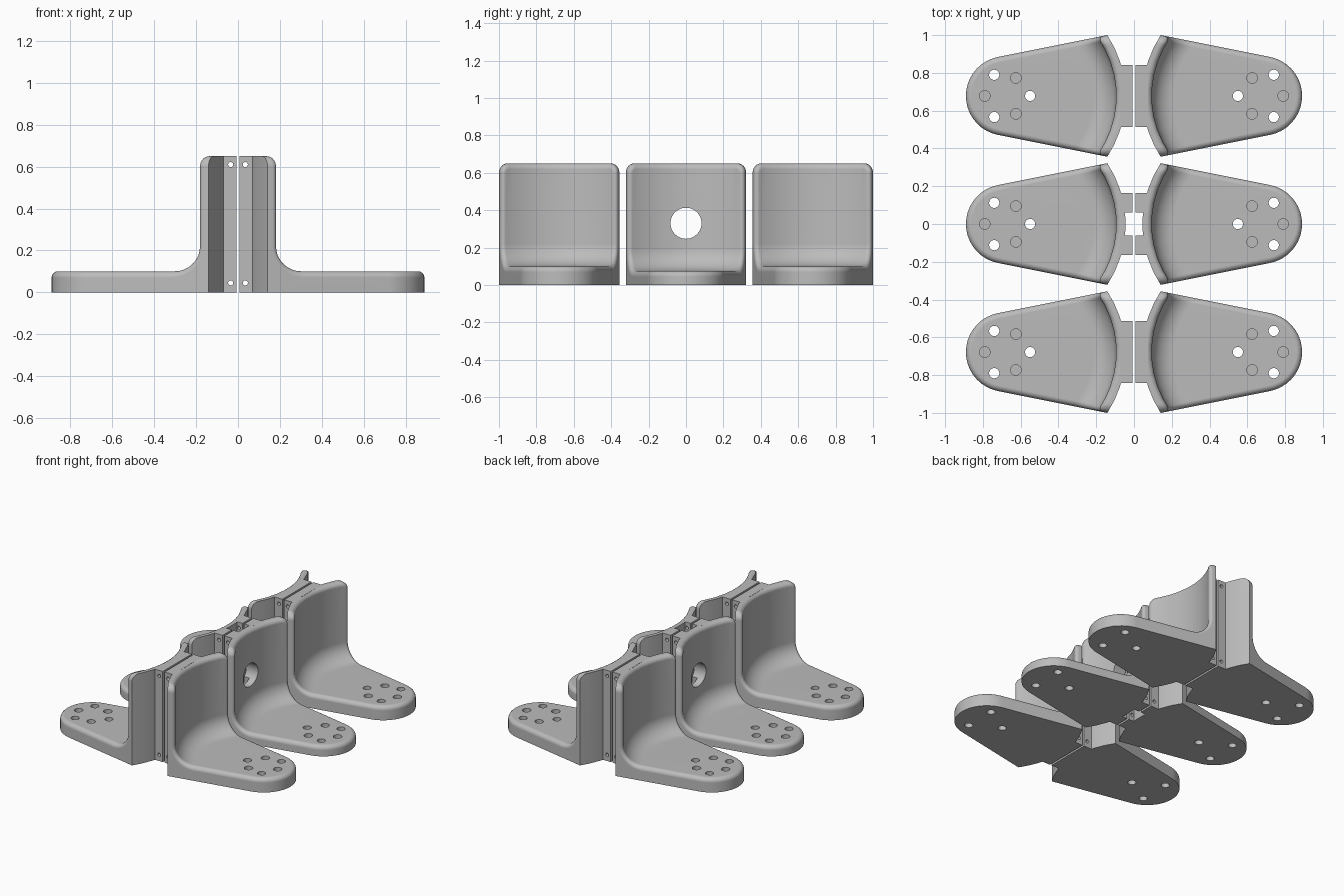
import bpy, bmesh
from math import sin, cos, asin, pi, radians
from mathutils import Matrix, Vector

cube = bpy.data.objects.get("Cube")
if cube:
    bpy.data.objects.remove(cube)

HEIGHT = 0.65
ARC_X, BACK_R, FRONT_R = 0.632, 0.587, 0.538   # curved wall, seen from above
END_X, END_R = 0.68, 0.21                      # rounded plate end
SPACING = 0.678

grey = bpy.data.materials.new("grey_plastic")
grey.use_nodes = True
colour = (0.5, 0.5, 0.5, 1)
grey.diffuse_color = colour
grey.node_tree.nodes["Principled BSDF"].inputs["Base Color"].default_value = colour


def make_object(name, bm):
    bmesh.ops.recalc_face_normals(bm, faces=bm.faces)
    mesh = bpy.data.meshes.new(name)
    bm.to_mesh(mesh)
    bm.free()
    mesh.materials.append(grey)
    obj = bpy.data.objects.new(name, mesh)
    bpy.context.collection.objects.link(obj)
    return obj


def activate(obj):
    bpy.ops.object.select_all(action='DESELECT')
    obj.select_set(True)
    bpy.context.view_layer.objects.active = obj


def combine(obj, tool, operation):
    activate(obj)
    mod = obj.modifiers.new("combine", 'BOOLEAN')
    mod.operation, mod.solver, mod.object = operation, 'EXACT', tool
    bpy.ops.object.modifier_apply(modifier=mod.name)
    bpy.data.objects.remove(tool)


def box(x0, x1, y0, y1, z0, z1):
    bm = bmesh.new()
    bmesh.ops.create_cube(bm, size=1)
    bm.transform(Matrix.Translation(((x0 + x1) / 2, (y0 + y1) / 2, (z0 + z1) / 2))
                 @ Matrix.Diagonal((x1 - x0, y1 - y0, z1 - z0, 1)))
    return make_object("block", bm)


def drill(obj, centre, radius, length, axis):
    bm = bmesh.new()
    bmesh.ops.create_cone(bm, cap_ends=True, segments=32, radius1=radius,
                          radius2=radius, depth=length)
    turn = Vector((0, 0, 1)).rotation_difference(Vector(axis)).to_matrix().to_4x4()
    bm.transform(Matrix.Translation(centre) @ turn)
    tool = make_object("drill", bm)
    tool.hide_render = True
    combine(obj, tool, 'DIFFERENCE')


def arc(cx, radius, start, end, steps):
    return [(cx + radius * cos(a), radius * sin(a))
            for a in (start + (end - start) * i / steps for i in range(steps + 1))]


def wall_arc(radius, half_width):
    a = asin(half_width / radius)
    return arc(ARC_X, radius, pi + a, pi - a, 9)    # from -y to +y


def back_x(y):
    return ARC_X - (BACK_R ** 2 - y * y) ** 0.5


def bevel(bm, edges, offset, segments):
    bmesh.ops.bevel(bm, geom=edges, offset=offset, segments=segments, profile=0.5,
                    affect='EDGES', clamp_overlap=False)


def body(name, thick):
    """Curved upright wall standing on a tapering round-ended plate."""
    back = wall_arc(BACK_R, 0.322)
    tilt = radians(78.7)
    end = arc(END_X, END_R, -tilt, tilt, 18)
    # the wall's front corners lie on the straight taper of the plate
    bx, by = back[-1]
    slope = (end[-1][1] - by) / (end[-1][0] - bx)
    x = bx
    while (ARC_X - x) ** 2 + (by + slope * (x - bx)) ** 2 > FRONT_R ** 2:
        x += 0.0005
    front = wall_arc(FRONT_R, by + slope * (x - bx))

    bm = bmesh.new()

    def ring(points, z):
        return [bm.verts.new((px, py, z)) for px, py in points]

    def strip(low, high):
        for i in range(len(low) - 1):
            bm.faces.new((low[i], low[i + 1], high[i + 1], high[i]))

    back_low, back_high = ring(back, 0), ring(back, HEIGHT)
    crease, front_high = ring(front, thick), ring(front, HEIGHT)
    end_low, end_high = ring(end, 0), ring(end, thick)
    strip(back_low, back_high)
    strip(crease, front_high)
    strip(end_low, end_high)
    bm.faces.new(back_low + end_low[::-1])
    bm.faces.new(back_high + front_high[::-1])
    bm.faces.new(crease + end_high[::-1])
    for i in (0, -1):
        bm.faces.new((back_low[i], end_low[i], end_high[i], crease[i],
                      front_high[i], back_high[i]))
    bmesh.ops.recalc_face_normals(bm, faces=bm.faces)

    # large fillet between wall and plate, and rounded upper wall corners
    bevel(bm, [bm.edges.get((a, b)) for a, b in zip(crease, crease[1:])], 0.12, 8)
    corners = [e for e in bm.edges
               if all(v.co.z > HEIGHT - 0.001 and abs(v.co.y) > 0.3 for v in e.verts)]
    bevel(bm, corners, 0.05, 6)
    # soft rim all around the front surface
    rim = [e for e in bm.edges if e.is_manifold and e.calc_face_angle() > 0.7
           and all(v.co.z > 0.01 and v.co.x > back_x(v.co.y) + 0.008 for v in e.verts)
           and (abs(e.verts[0].co.z - e.verts[1].co.z) < 0.001
                or min(v.co.z for v in e.verts) > thick - 0.001)]
    bevel(bm, rim, 0.03, 5)
    return make_object(name, bm)


def bracket(name, thick, middle):
    obj = body(name, thick)
    # clamping block behind the wall, split around a shaft in the middle unit
    spans = [(-0.165, -0.06), (0.06, 0.165)] if middle else [(-0.165, 0.165)]
    for y0, y1 in spans:
        combine(obj, box(0.007, 0.074, y0, y1, 0, HEIGHT), 'UNION')
    # screw holes through the block
    for z in (0.045, 0.61):
        drill(obj, (0.035, 0, z), 0.012, 1, (0, 1, 0))
    # through holes and blind holes in the plate
    for x, y in ((0.55, 0), (0.74, 0.112), (0.74, -0.112)):
        drill(obj, (x, y, 0), 0.027, 0.5, (0, 0, 1))
    for x, y in ((0.79, 0), (0.625, 0.095), (0.625, -0.095)):
        drill(obj, (x, y, thick), 0.028, 0.1, (0, 0, 1))
    if middle:
        drill(obj, (0.1, 0, 0.33), 0.083, 0.4, (1, 0, 0))
    activate(obj)
    bpy.ops.object.shade_smooth_by_angle(angle=radians(35))
    obj.modifiers.new("other_half", 'MIRROR').use_mirror_merge = False
    normals = obj.modifiers.new("even_shading", 'WEIGHTED_NORMAL')
    normals.keep_sharp = True
    return obj


bracket("middle_bracket", 0.075, True)
front_bracket = bracket("front_bracket", 0.1, False)
front_bracket.location.y = -SPACING
back_bracket = front_bracket.copy()
back_bracket.name = "back_bracket"
back_bracket.location.y = SPACING
bpy.context.collection.objects.link(back_bracket)
